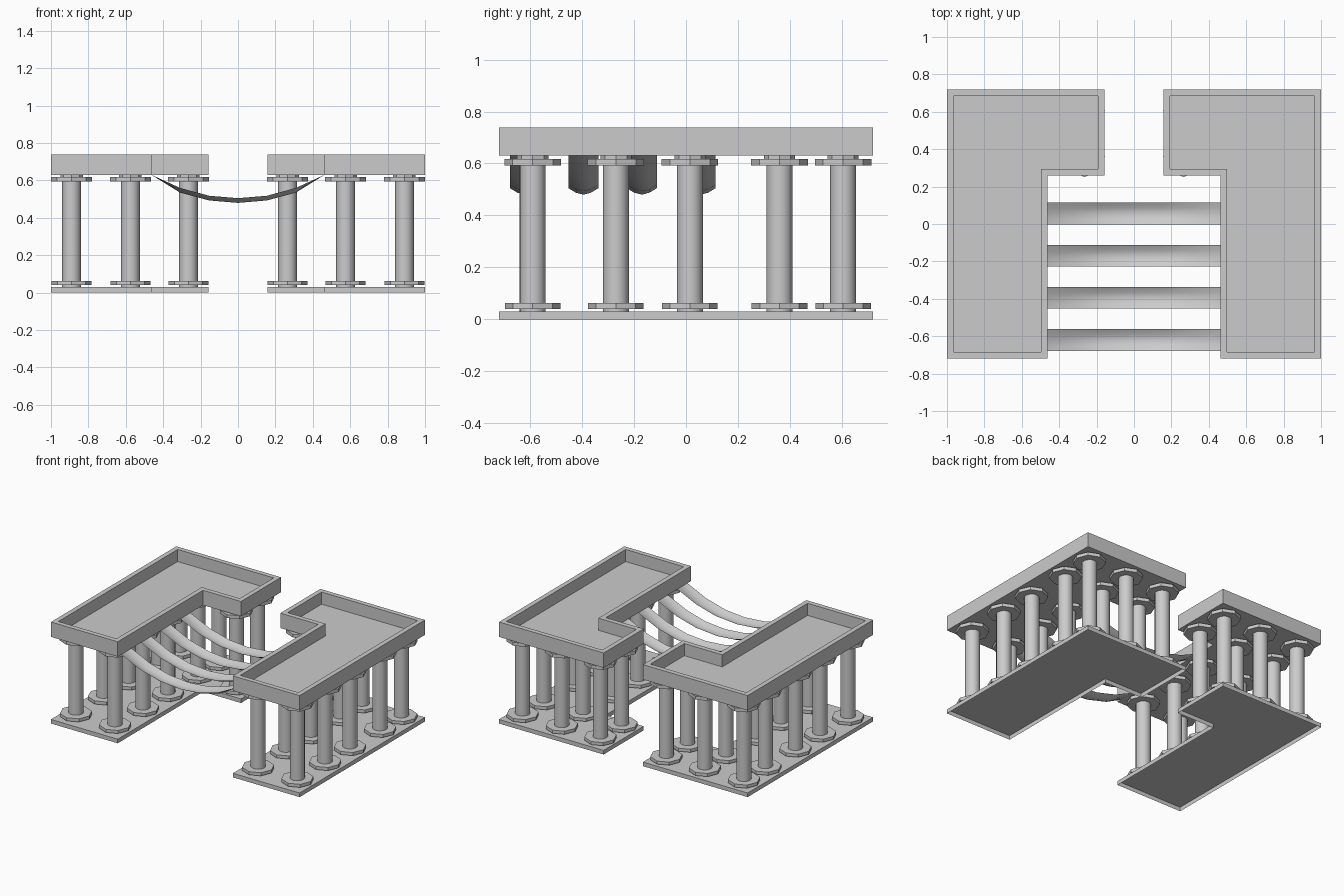
import bpy, bmesh

if "Cube" in bpy.data.objects:
    bpy.data.objects.remove(bpy.data.objects["Cube"])

def l_outline(s, inset=0.0):
    # L-shaped plan, long leg outside, short arm toward the middle at the back
    i = inset
    pts = [(1 - i, -0.72 + i), (1 - i, 0.72 - i), (0.158 + i, 0.72 - i),
           (0.158 + i, 0.26 + i), (0.463 + i, 0.26 + i), (0.463 + i, -0.72 + i)]
    return [(s * x, y) for x, y in pts]

def loft(name, rings, cap_start=True, cap_end=True, smooth=False):
    # bridge matching closed rings of points
    bm = bmesh.new()
    vs = [[bm.verts.new(p) for p in r] for r in rings]
    n = len(rings[0])
    for a, b in zip(vs, vs[1:]):
        for k in range(n):
            bm.faces.new((a[k], a[(k + 1) % n], b[(k + 1) % n], b[k]))
    if cap_start:
        bm.faces.new(vs[0])
    if cap_end:
        bm.faces.new(vs[-1])
    bmesh.ops.recalc_face_normals(bm, faces=bm.faces)
    return finish(name, bm)

def finish(name, bm):
    me = bpy.data.meshes.new(name)
    bm.to_mesh(me)
    bm.free()
    ob = bpy.data.objects.new(name, me)
    bpy.context.collection.objects.link(ob)
    return ob

def at(pts, z):
    return [(x, y, z) for x, y in pts]

def drum(name, x, y, z0, z1, r, sides, smooth=False):
    bpy.ops.mesh.primitive_cylinder_add(vertices=sides, radius=r, depth=z1 - z0,
                                        location=(x, y, (z0 + z1) / 2))
    ob = bpy.context.object
    ob.name = name
    if smooth:
        bpy.ops.object.shade_smooth_by_angle(angle=0.9)
    return ob

ROWS = [-0.59, -0.27, 0.015, 0.36, 0.605]

for side, s in (("left", -1), ("right", 1)):
    out, inn = l_outline(s), l_outline(s, 0.035)
    # thin floor plate, open underneath
    loft(side + "_base", [at(out, 0), at(out, 0.03)], cap_start=False)
    # roof tray with raised rim
    loft(side + "_roof_tray", [at(out, 0.63), at(out, 0.738), at(inn, 0.738), at(inn, 0.65)])
    # columns with octagonal foot and capital discs
    spots = [(x, y) for y in ROWS for x in (0.89, 0.575)]
    spots += [(0.265, y) for y in ROWS[3:]]
    for x, y in spots:
        x *= s
        drum(side + "_column_shaft", x, y, 0.03, 0.63, 0.05, 16, True)
        drum(side + "_column_foot", x, y, 0.04, 0.063, 0.107, 8)
        drum(side + "_column_capital", x, y, 0.593, 0.617, 0.109, 8)
        drum(side + "_column_neck", x, y, 0.617, 0.63, 0.06, 8)

# sagging strips between the roofs: (x, edge height, trough depth)
SAG = [(0.463, 0.63, 0.0), (0.31, 0.56, 0.025), (0.155, 0.518, 0.025), (0.0, 0.505, 0.025)]
path = [(-x, z, d) for x, z, d in SAG] + SAG[-2::-1]
ACROSS = [(-1, 0), (-0.5, 0.7), (0, 1), (0.5, 0.7), (1, 0)]
for yc in (0.056, -0.17, -0.395, -0.62):
    bm = bmesh.new()
    grid = [[bm.verts.new((x, yc + 0.058 * t, z - d * w)) for t, w in ACROSS]
            for x, z, d in path]
    for a, b in zip(grid, grid[1:]):
        for k in range(len(ACROSS) - 1):
            bm.faces.new((a[k], b[k], b[k + 1], a[k + 1])).smooth = True
    finish("hanging_strip", bm)
